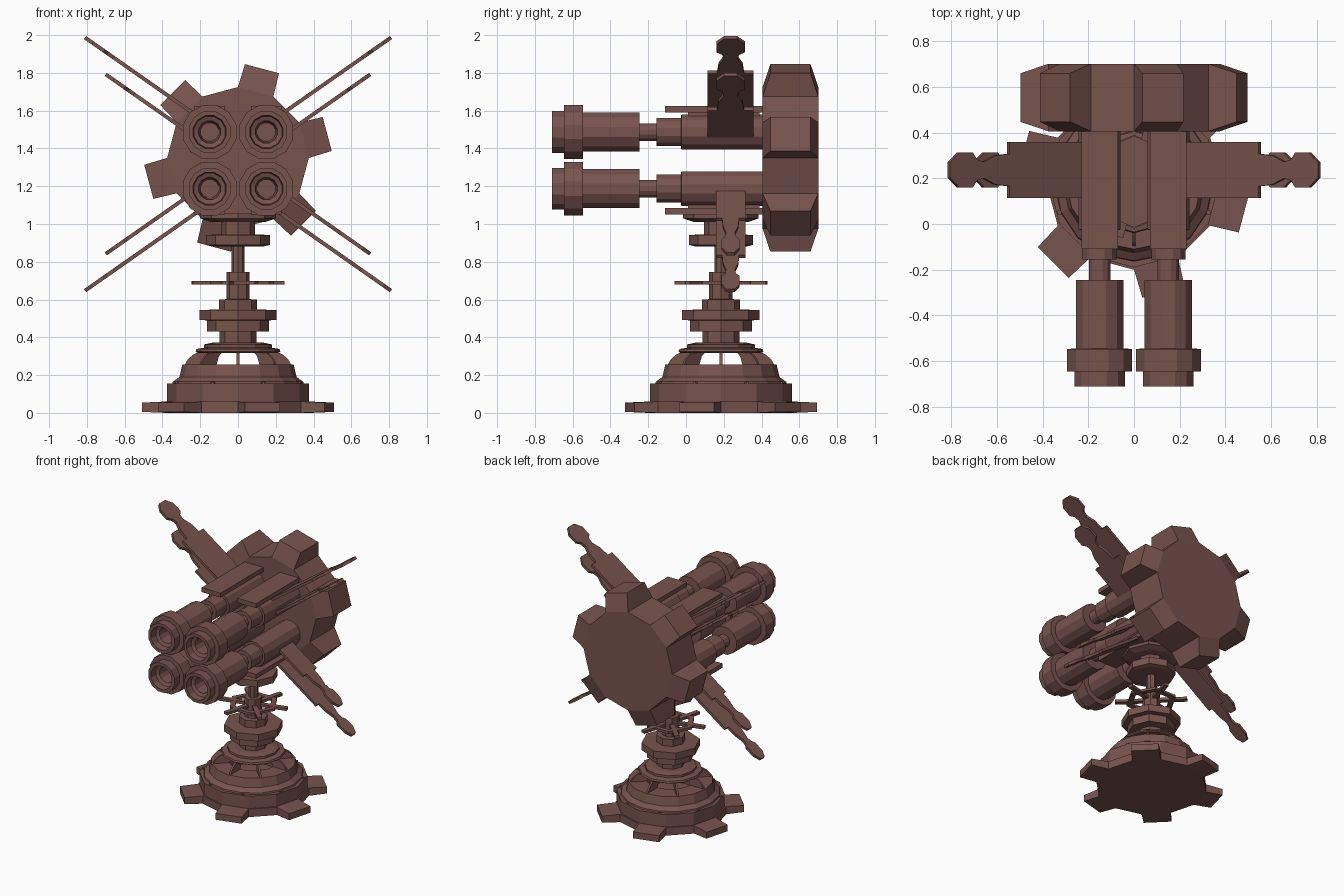
import bpy, bmesh
from math import sin, cos, pi, radians
from mathutils import Matrix, Vector

if "Cube" in bpy.data.objects:
    bpy.data.objects.remove(bpy.data.objects["Cube"])

CY = 0.185                      # pedestal axis
mat = bpy.data.materials.new("brown_metal")
mat.diffuse_color = (0.19, 0.088, 0.076, 1)
mat.use_nodes = True
mat.node_tree.nodes["Principled BSDF"].inputs["Base Color"].default_value = mat.diffuse_color


def finish(name, bm):
    bmesh.ops.recalc_face_normals(bm, faces=bm.faces)
    me = bpy.data.meshes.new(name)
    bm.to_mesh(me)
    bm.free()
    me.materials.append(mat)
    ob = bpy.data.objects.new(name, me)
    bpy.context.collection.objects.link(ob)
    return ob


def lathe(name, profile, sides, cx=0, c2=CY, axis='z', phase=0, loop=False):
    """Revolve (radius, height) points about z, or about y for axis='y'."""
    bm = bmesh.new()
    rings = []
    for r, h in profile:
        ring = []
        for i in range(sides):
            a = radians(phase) + 2 * pi * i / sides
            p, q = cx + r * cos(a), c2 + r * sin(a)
            ring.append(bm.verts.new((p, q, h) if axis == 'z' else (p, h, q)))
        rings.append(ring)
    pairs = list(zip(rings, rings[1:]))
    if loop:
        pairs.append((rings[-1], rings[0]))
    else:
        bm.faces.new(rings[0])
        bm.faces.new(rings[-1])
    for a, b in pairs:
        for i in range(sides):
            j = (i + 1) % sides
            bm.faces.new((a[i], a[j], b[j], b[i]))
    return finish(name, bm)


def box(name, size, loc, angle=0):
    bm = bmesh.new()
    m = Matrix.Translation(loc) @ Matrix.Rotation(angle, 4, 'Z') @ Matrix.Diagonal((*size, 1))
    bmesh.ops.create_cube(bm, size=1, matrix=m)
    return finish(name, bm)


def extrude_outline(name, pts, offset):
    bm = bmesh.new()
    face = bm.faces.new([bm.verts.new(p) for p in pts])
    ext = bmesh.ops.extrude_face_region(bm, geom=[face], use_keep_orig=True)
    bmesh.ops.translate(bm, vec=offset, verts=[g for g in ext['geom'] if isinstance(g, bmesh.types.BMVert)])
    return finish(name, bm)


def gear(name, r, tip, depth, parity, place, taper=0.75):
    """Twelve-sided slab with a tapered tooth on every other side."""
    bm = bmesh.new()
    lo, hi = [[bm.verts.new((r * cos(i * pi / 6), r * sin(i * pi / 6), h)) for i in range(12)]
              for h in (-depth / 2, depth / 2)]
    bm.faces.new(lo[::-1])
    bm.faces.new(hi)
    sides = [bm.faces.new((lo[i], lo[(i + 1) % 12], hi[(i + 1) % 12], hi[i])) for i in range(12)]
    teeth = bmesh.ops.extrude_discrete_faces(bm, faces=sides[parity::2])['faces']
    for f in teeth:
        c = f.calc_center_median()
        out = c.normalized() * tip
        for v in f.verts:
            d = (v.co - c) * 0.96
            d.z *= taper
            v.co = out + d
    for v in bm.verts:
        v.co = place(v.co.copy())
    return finish(name, bm)


# Toothed foot and stepped base
gear("foot_gear", 0.385, 0.5, 0.06, 1, lambda v: Vector((v.x, v.y + CY, v.z + 0.03)), 0.85)
lathe("base_disc", [(0.375, 0.055), (0.375, 0.155)], 12)
lathe("base_ring", [(0.35, 0.15), (0.345, 0.165), (0.31, 0.19), (0.295, 0.255),
                    (0.17, 0.255), (0.17, 0.15)], 16, loop=True)
for i in range(8):
    a = pi / 8 + i * pi / 4
    lathe("base_bolt", [(0.012, 0.15), (0.012, 0.165)], 6, 0.352 * cos(a), CY + 0.352 * sin(a))

# Curved ribs holding up the column flange
rib = [(0.17, 0.25), (0.285, 0.25), (0.265, 0.285), (0.235, 0.31), (0.2, 0.325),
       (0.12, 0.325), (0.15, 0.3)]
for i in range(8):
    a = i * pi / 4
    n = Vector((-sin(a), cos(a), 0)) * 0.014
    extrude_outline("base_rib", [Vector((r * cos(a), CY + r * sin(a), z)) - n / 2 for r, z in rib], n)

# Pedestal column
lathe("column_flange", [(0.215, 0.318), (0.225, 0.325), (0.22, 0.338), (0.18, 0.345),
                        (0.18, 0.362), (0.135, 0.372)], 12)
lathe("column_lower", [(0.097, 0.365), (0.097, 0.43), (0.165, 0.432), (0.165, 0.49), (0.205, 0.492),
                       (0.205, 0.545), (0.1, 0.547), (0.1, 0.60), (0.062, 0.602), (0.062, 0.745),
                       (0.035, 0.747), (0.035, 0.89)], 8)
lathe("spider_ring", [(0.18, 0.68), (0.18, 0.698), (0.14, 0.698), (0.14, 0.68)], 6, loop=True)
for i in range(6):
    a = i * pi / 3 + radians(15)
    box("spider_arm", (0.21, 0.035, 0.02), (0.145 * cos(a), CY + 0.145 * sin(a), 0.689), a)
lathe("column_head", [(0.14, 0.882), (0.17, 0.89), (0.17, 0.942), (0.09, 0.945), (0.09, 1.01),
                      (0.15, 1.012), (0.2, 1.03), (0.2, 1.055)], 8)

# Toothed drum at the back
gear("rear_drum", 0.375, 0.489, 0.295, 0, lambda v: Vector((v.x, v.z + 0.553, v.y + 1.35)))

# Four barrels with stepped muzzles, each with a flat rail
barrel = [(0.095, 0.42), (0.095, -0.025), (0.077, -0.026), (0.077, -0.155), (0.048, -0.156),
          (0.048, -0.245), (0.107, -0.246), (0.107, -0.545), (0.147, -0.546), (0.147, -0.645),
          (0.114, -0.646), (0.114, -0.71), (0.09, -0.71), (0.085, -0.66), (0.06, -0.65), (0.05, -0.5)]
for sx in (-1, 1):
    for z, rail_z in ((1.487, 1.608), (1.187, 1.068)):
        lathe("barrel", barrel, 12, sx * 0.15, z, 'y', 15)
        box("barrel_rail", (0.16, 0.54, 0.034), (sx * 0.15, 0.16, rail_z))
        box("rail_spacer", (0.07, 0.38, 0.06), (sx * 0.15, 0.2, (z + 3 * rail_z) / 4))

# Paired diagonal fins: wide upper ones, narrow lower ones
for sx in (-1, 1):
    for sz, w in ((1, 0.122), (-1, 0.078)):
        for tip, rise in ((0.81, 0.67), (0.70, 0.475)):
            half = [(0.2, w), (tip - 0.26, w), (tip - 0.26, 0.58 * w), (tip - 0.2, 0.52 * w),
                    (tip - 0.15, 0.3 * w), (tip - 0.12, 0.36 * w), (tip - 0.1, 0.62 * w),
                    (tip - 0.04, 0.62 * w), (tip, 0.28 * w)]
            outline = half + [(x, -y) for x, y in reversed(half)]
            pts = [(sx * x, 0.236 + y, 1.317 + sz * (rise - 0.7 * (tip - x))) for x, y in outline]
            n = Vector((-sx * 0.573, 0, sz * 0.819)) * 0.02
            extrude_outline("fin_upper" if sz > 0 else "fin_lower", [Vector(p) - n / 2 for p in pts], n)
